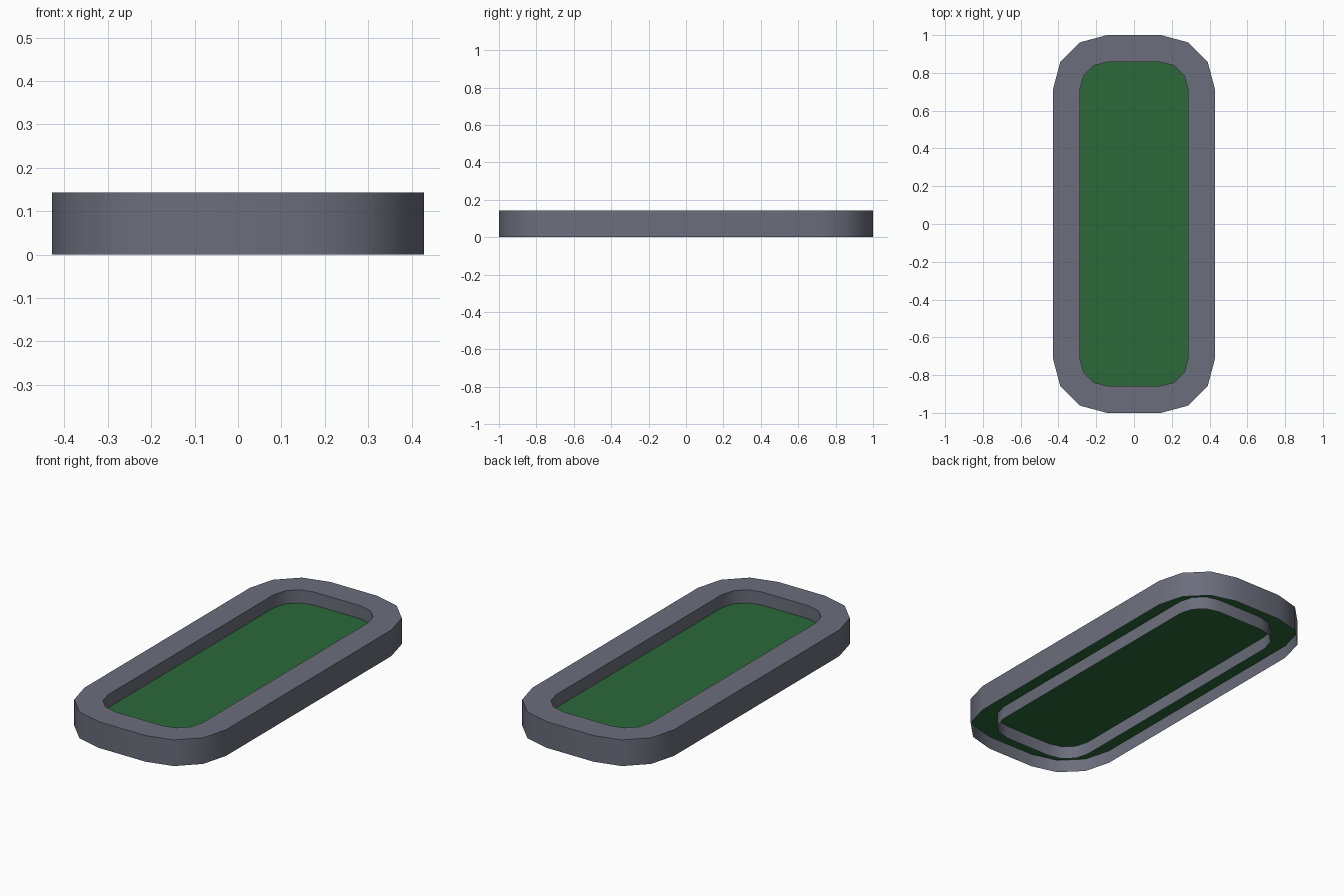
import bpy
import bmesh
from math import cos, sin, radians

if "Cube" in bpy.data.objects:
    bpy.data.objects.remove(bpy.data.objects["Cube"])

UNIT = 1 / 7          # kerb width and height
HALF_X, HALF_Y = 3 * UNIT, 1.0
ARC_X, ARC_Y = UNIT, 5 * UNIT   # shared centre of the corner arcs


def material(name, colour):
    mat = bpy.data.materials.new(name)
    mat.use_nodes = True
    mat.diffuse_color = colour
    mat.node_tree.nodes["Principled BSDF"].inputs["Base Color"].default_value = colour
    return mat


def loop(bm, radius, z):
    """Rounded rectangle outline with three flats per corner."""
    corners = ((1, 1, 0), (-1, 1, 90), (-1, -1, 180), (1, -1, 270))
    return [bm.verts.new((sx * ARC_X + radius * cos(radians(start + step)),
                          sy * ARC_Y + radius * sin(radians(start + step)), z))
            for sx, sy, start in corners for step in (0, 30, 60, 90)]


def bridge(bm, low, high):
    for i in range(len(low)):
        j = (i + 1) % len(low)
        bm.faces.new((low[i], low[j], high[j], high[i]))


def finish(bm, name, mat):
    mesh = bpy.data.meshes.new(name)
    bm.to_mesh(mesh)
    bm.free()
    mesh.materials.append(mat)
    obj = bpy.data.objects.new(name, mesh)
    bpy.context.collection.objects.link(obj)
    return obj


stone = material("stone grey", (0.147, 0.156, 0.199, 1))
grass = material("grass green", (0.025, 0.138, 0.042, 1))

# Hollow kerb: outer wall, flat top and inner wall, open underneath
bm = bmesh.new()
rings = [loop(bm, r, z) for r, z in ((2 * UNIT, 0), (2 * UNIT, UNIT),
                                     (UNIT, UNIT), (UNIT, 0))]
for low, high in zip(rings, rings[1:]):
    bridge(bm, low, high)
kerb = finish(bm, "kerb", stone)

# Grass sheet at half height, reaching the outer wall
bm = bmesh.new()
bm.faces.new(loop(bm, 2 * UNIT, UNIT / 2))
finish(bm, "grass_bed", grass)

# Smooth rounded walls with crisp rims
bpy.ops.object.select_all(action="DESELECT")
kerb.select_set(True)
bpy.context.view_layer.objects.active = kerb
bpy.ops.object.shade_smooth_by_angle(angle=radians(40))
